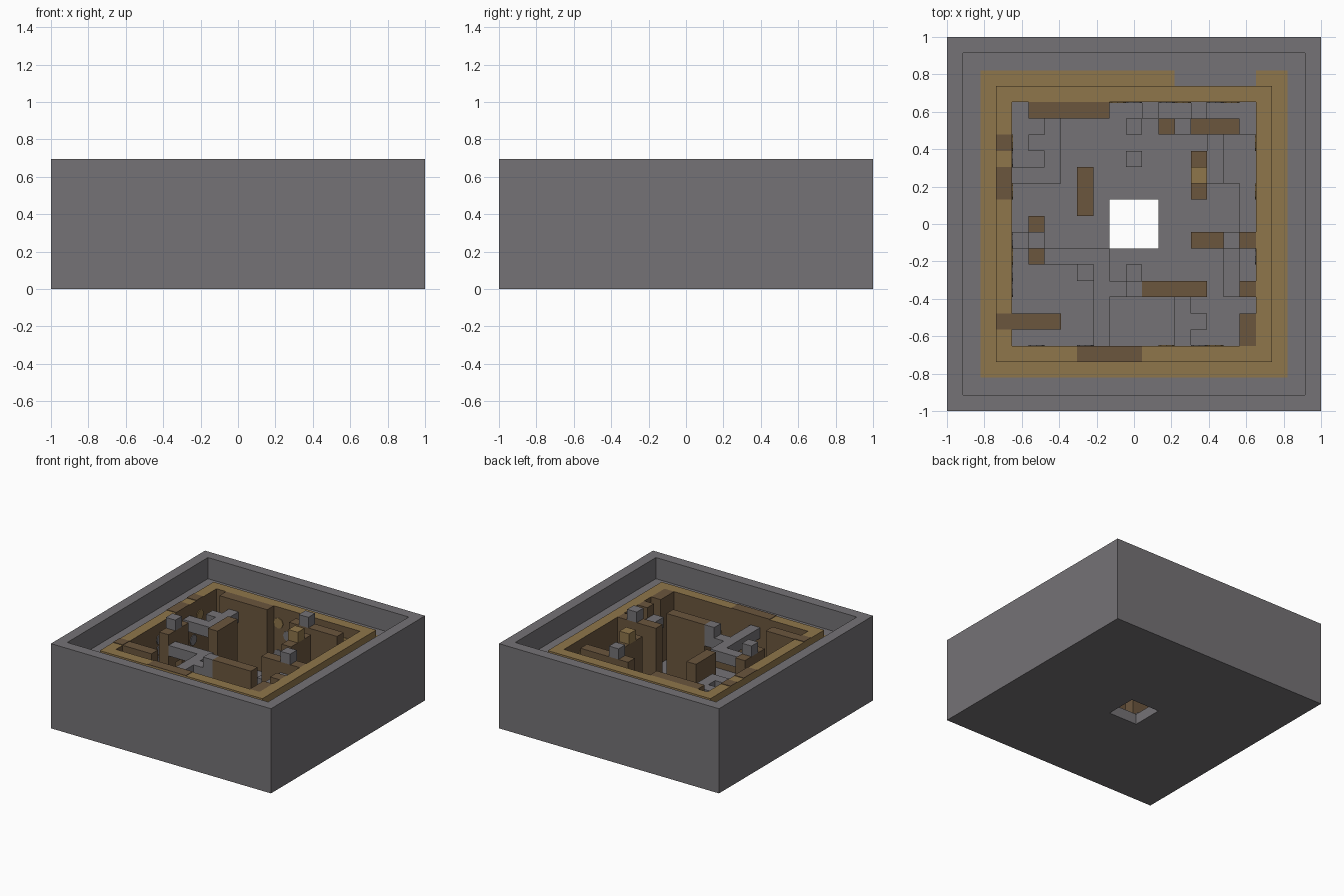
import bpy, bmesh, random
from mathutils import Vector

U = 2 / 23  # one grid cell

cube = bpy.data.objects.get("Cube")
if cube:
    bpy.data.objects.remove(cube, do_unlink=True)


def material(name, rgb):
    m = bpy.data.materials.new(name)
    m.use_nodes = True
    m.diffuse_color = (*rgb, 1)
    m.node_tree.nodes["Principled BSDF"].inputs["Base Color"].default_value = (*rgb, 1)
    return m


GREY, GOLD, BROWN = mats = [
    material("stone grey", (0.178, 0.17, 0.18)),
    material("ochre", (0.275, 0.18, 0.07)),
    material("dark brown", (0.147, 0.093, 0.048)),
]


def finish(name, bm, materials):
    bmesh.ops.recalc_face_normals(bm, faces=bm.faces)
    me = bpy.data.meshes.new(name)
    bm.to_mesh(me)
    bm.free()
    for m in materials:
        me.materials.append(m)
    ob = bpy.data.objects.new(name, me)
    bpy.context.collection.objects.link(ob)
    return ob


def block(name, xs, ys, zs, mat):
    """Box over inclusive cell ranges in x and y, and cell levels in z."""
    lo = Vector((xs[0] - 0.5, ys[0] - 0.5, zs[0])) * U
    hi = Vector((xs[1] + 0.5, ys[1] + 0.5, zs[1])) * U
    bm = bmesh.new()
    bmesh.ops.create_cube(bm, size=1)
    for v in bm.verts:
        v.co = Vector([(lo[i] + hi[i]) / 2 + v.co[i] * (hi[i] - lo[i]) for i in range(3)])
    return finish(name, bm, [mat])


# Square shell: profile of (half width, level, colour of the strip that follows)
profile = [
    (1.5, 0, 0), (11.5, 0, 0), (11.5, 8, 0), (10.5, 8, 0), (10.5, 6, 0), (9.45, 6, 1),
    (8.5, 6, 1), (8.5, 7, 1), (7.5, 7, 2), (7.5, 1, 0), (1.5, 1, 0),
]
bm = bmesh.new()
rings = [[bm.verts.new((sx * w * U, sy * w * U, z * U))
          for sx, sy in ((1, 1), (-1, 1), (-1, -1), (1, -1))] for w, z, c in profile]
for i, (w, z, colour) in enumerate(profile):
    a, b = rings[i], rings[(i + 1) % len(rings)]
    for k in range(4):
        j = (k + 1) % 4
        f = bm.faces.new((a[k], a[j], b[j], b[k]))
        f.material_index = colour
finish("outer_shell", bm, mats)

# Painted patches on the ledge and on the ring top
block("ledge_gap", (3, 7), (9, 9), (6, 6.05), GREY)
for ys in ((5, 5), (2, 3), (-6, -6)):
    block("ring_patch_side", (-8, -8), ys, (7, 7.05), BROWN)
block("ring_patch_front", (-3, 0), (-8, -8), (7, 7.05), BROWN)

# Tall brown inner walls
walls = {
    "back_wall": ((-6, -2), (7, 7)),
    "back_pillar": ((2, 2), (6, 6)),
    "back_short_wall": ((4, 6), (6, 6)),
    "side_pillar_back": ((4, 4), (4, 4)),
    "side_pillar_front": ((4, 4), (2, 2)),
    "centre_wall": ((-3, -3), (1, 3)),
    "door_pillar_back": ((-6, -6), (0, 0)),
    "door_pillar_front": ((-6, -6), (-2, -2)),
    "corner_wall": ((-7, -5), (-6, -6)),
    "gate_wall": ((4, 5), (-1, -1)),
    "gate_pillar": ((7, 7), (-1, -1)),
    "front_wall": ((1, 4), (-4, -4)),
    "edge_pillar": ((7, 7), (-4, -4)),
    "edge_wall": ((7, 7), (-7, -6)),
}
for name, (xs, ys) in walls.items():
    block(name, xs, ys, (1, 7), BROWN)

# Door lintels, each with a raised cap cube
for x, y, mat in ((-6, -1, GREY), (4, 3, GOLD), (3, 6, GREY), (6, -1, GREY)):
    block("door_lintel", (x, x), (y, y), (4, 7), BROWN)
    block("door_cap", (x, x), (y, y), (7, 8), mat)
block("bridge_cap", (0, 0), (-4, -4), (5, 7), GREY)

# Grey bridges
bridges = [
    ((-5, -2), (-2, -2)), ((-2, -2), (-7, -3)), ((-1, -1), (-4, -4)),
    ((-7, -5), (3, 3)), ((-5, -5), (4, 6)), ((-6, -6), (5, 5)), ((6, 6), (-4, -2)),
]
for xs, ys in bridges:
    block("bridge", xs, ys, (5, 6), GREY)

# Low grey blocks and steps on the floor
for x, y in ((0, 6), (0, 4), (0, -3), (-3, -3), (4, -6), (1, 7), (4, 7), (-7, -1)):
    block("floor_cube", (x, x), (y, y), (1, 2), GREY)
steps = [((6, 7), (3, 5), 2), ((5, 5), (3, 5), 3), ((7, 7), (0, 2), 2),
         ((3, 3), (-7, -5), 2)]
for xs, ys, top in steps:
    block("floor_step", xs, ys, (1, top), GREY)

# Scattered round stone patches on the inner faces of the ring
random.seed(4)
bm = bmesh.new()
for side in range(4):
    for along in range(-6, 7):
        for level in range(1, 6):
            if random.random() > 0.12:
                continue
            axis, sign = side % 2, 1 if side < 2 else -1
            normal = Vector((sign, 0, 0)) if axis == 0 else Vector((0, sign, 0))
            pos = normal * (7.46 * U) + Vector((0, 0, (level + 0.5) * U))
            pos[1 - axis] = along * U
            mat = normal.to_track_quat('Z', 'Y').to_matrix().to_4x4()
            mat.translation = pos
            new = bmesh.ops.create_cone(bm, cap_ends=True, segments=8, radius1=U / 2,
                                        radius2=U / 2, depth=0.006, matrix=mat)
            shade = 1 if random.random() < 0.3 else 0
            for f in {f for v in new["verts"] for f in v.link_faces}:
                f.material_index = shade
finish("wall_patches", bm, [GREY, GOLD])
